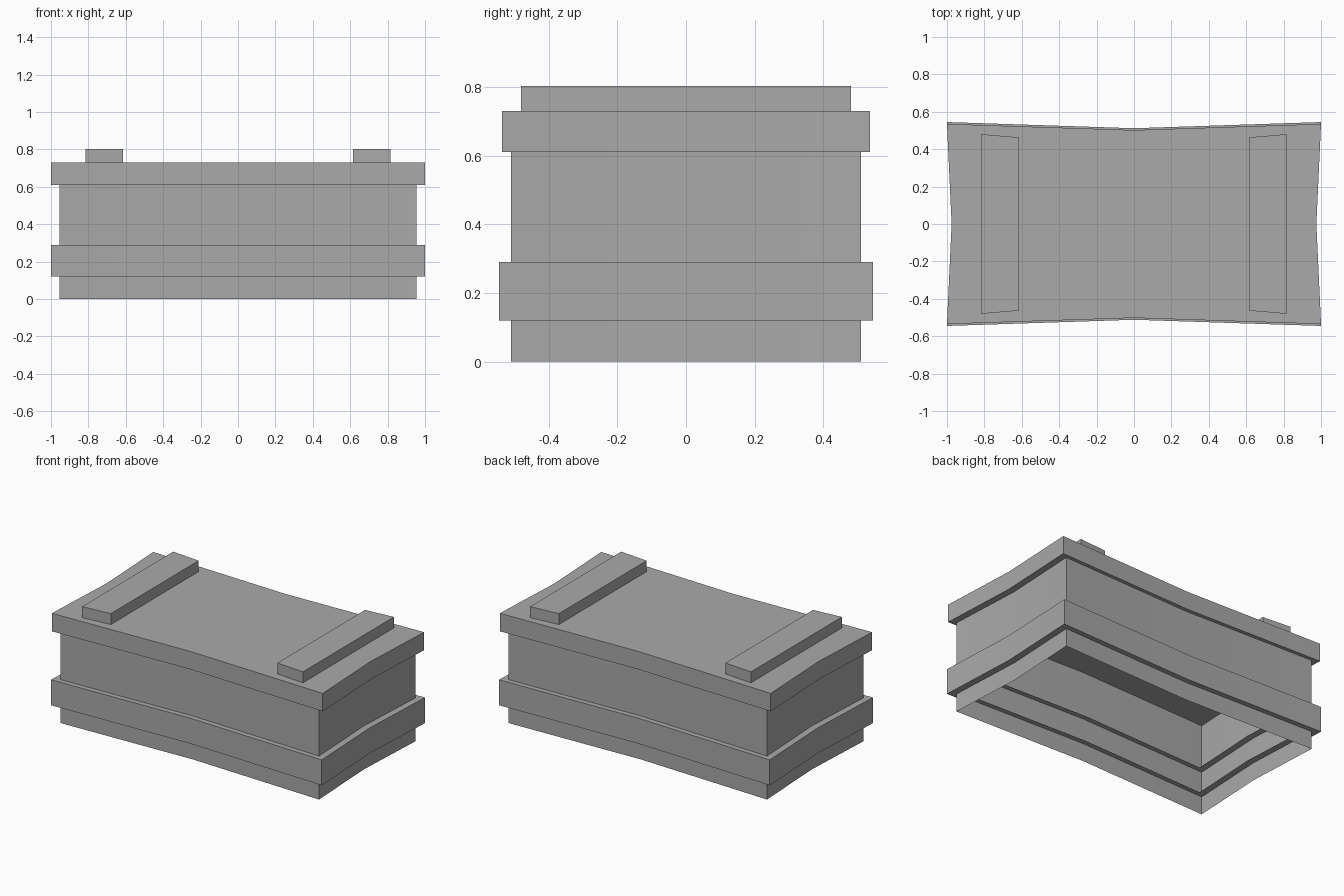
import bpy, bmesh, math

cube = bpy.data.objects.get("Cube")
if cube:
    bpy.data.objects.remove(cube, do_unlink=True)

GREY = (0.4, 0.4, 0.4, 1.0)
grey = bpy.data.materials.new("mid_grey")
grey.use_nodes = True
grey.diffuse_color = GREY
grey.node_tree.nodes["Principled BSDF"].inputs["Base Color"].default_value = GREY


def finish(name, bm):
    bmesh.ops.recalc_face_normals(bm, faces=bm.faces)
    mesh = bpy.data.meshes.new(name)
    bm.to_mesh(mesh)
    bm.free()
    mesh.materials.append(grey)
    obj = bpy.data.objects.new(name, mesh)
    bpy.context.collection.objects.link(obj)
    bpy.ops.object.select_all(action='DESELECT')
    obj.select_set(True)
    bpy.context.view_layer.objects.active = obj
    bpy.ops.object.shade_smooth_by_angle(angle=math.radians(30))
    return obj


def waisted(hx, hy):
    """Rectangle outline whose sides pinch in at their middles."""
    mx, my = hx - 0.025, hy - 0.033
    return [(-hx, -hy), (0, -my), (hx, -hy), (mx, 0),
            (hx, hy), (0, my), (-hx, hy), (-mx, 0)]


def loft(name, rings, cap_start=False, cap_end=False):
    """Skin a stack of (outline, z) rings."""
    bm = bmesh.new()
    loops = [[bm.verts.new((x, y, z)) for x, y in pts] for pts, z in rings]
    for low, high in zip(loops, loops[1:]):
        n = len(low)
        for i in range(n):
            j = (i + 1) % n
            bm.faces.new((low[i], low[j], high[j], high[i]))
    if cap_start:
        bm.faces.new(loops[0][::-1])
    if cap_end:
        bm.faces.new(loops[-1])
    return finish(name, bm)


wall = waisted(0.955, 0.51)
rim = waisted(1.0, 0.545)
lip = waisted(0.91, 0.475)
cover = waisted(1.0, 0.535)

# Open-bottomed body, with its walls running up to the lid
loft("body_walls", [(wall, 0.0), (wall, 0.61)])

# Raised band, whose flat edges reach through the wall as thin lips
loft("lower_band", [(lip, 0.12), (rim, 0.12), (rim, 0.29), (lip, 0.29)])

# Solid lid slab
loft("lid", [(cover, 0.61), (cover, 0.73)], True, True)

# Tapered battens across the lid
for side, name in ((-1, "right_batten"), (1, "left_batten")):
    batten = [(side * 0.815, -0.48), (side * 0.815, 0.48),
              (side * 0.615, 0.463), (side * 0.615, -0.463)]
    loft(name, [(batten, 0.73), (batten, 0.803)], True, True)
